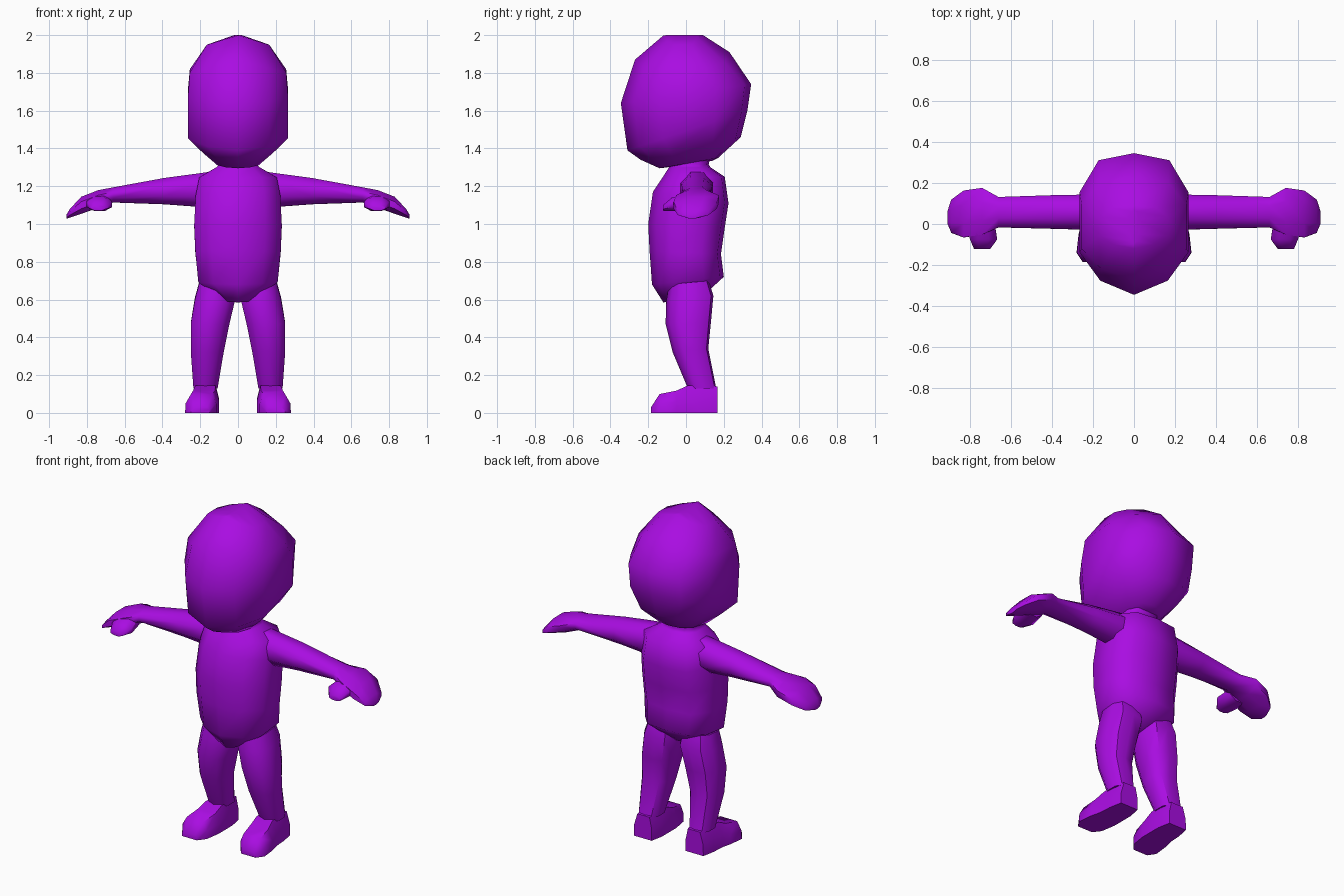
import bpy, bmesh, math

purple = bpy.data.materials.new("purple")
purple.diffuse_color = (0.40, 0.004, 0.76, 1)

# Cross-sections, in -1..1 on both axes
BODY = [(0, -1), (.62, -.8), (1, -.4), (1, .45), (.65, .9),
        (0, 1), (-.65, .9), (-1, .45), (-1, -.4), (-.62, -.8)]
OCT = [(math.cos(math.radians(a)) * 1.06, math.sin(math.radians(a)) * 1.06)
       for a in range(22, 382, 45)]
SHOE = [(-1, -1), (1, -1), (.97, 0), (.62, 1), (-.75, 1), (-1, 0)]


def mix(lo, hi, s):
    return lo + (hi - lo) * (s + 1) / 2


def level(x0, x1, yf, yb, zf, zb, sag=0):
    """Roughly horizontal ring, tilted from zf (front) to zb (back)."""
    return [(mix(x0, x1, u), mix(yf, yb, v), mix(zf, zb, v) - sag * abs(u)) for u, v in BODY]


def across_x(x, y0, y1, z0, z1):
    return [(x, mix(y0, y1, u), mix(z0, z1, v)) for u, v in OCT]


def across_y(y, x0, x1, z0, z1, profile):
    return [(mix(x0, x1, u), y, mix(z0, z1, v)) for u, v in profile]


def loft(name, rings, mirror=False, angle=60):
    bm = bmesh.new()
    loops = [[bm.verts.new(p) for p in r] for r in rings]
    n = len(loops[0])
    for a, b in zip(loops, loops[1:]):
        for i in range(n):
            j = (i + 1) % n
            bm.faces.new((a[i], a[j], b[j], b[i]))
    bm.faces.new(loops[0])
    bm.faces.new(loops[-1])
    bmesh.ops.recalc_face_normals(bm, faces=bm.faces)
    me = bpy.data.meshes.new(name)
    bm.to_mesh(me)
    bm.free()
    me.materials.append(purple)
    ob = bpy.data.objects.new(name, me)
    bpy.context.collection.objects.link(ob)
    bpy.ops.object.select_all(action='DESELECT')
    ob.select_set(True)
    bpy.context.view_layer.objects.active = ob
    bpy.ops.object.shade_smooth_by_angle(angle=math.radians(angle))
    if mirror:
        m = ob.modifiers.new("mirror", 'MIRROR')
        m.use_mirror_merge = False
    return ob


# Head: half width, front y, back y, front z, back z, side drop
loft("head", [level(-r[0], *r) for r in [
    (.02, -.10, .14, 1.30, 1.335, 0),
    (.11, -.14, .17, 1.295, 1.35, 0),
    (.185, -.24, .29, 1.34, 1.46, 0),
    (.265, -.31, .325, 1.39, 1.60, 0),
    (.265, -.345, .345, 1.64, 1.74, 0),
    (.255, -.27, .23, 1.87, 1.91, .08),
    (.165, -.12, .09, 1.998, 2.0, .05),
    (.02, -.10, .07, 2.0, 2.0, 0)]])

# Torso, ending in the neck
loft("torso", [level(-r[0], *r) for r in [
    (.07, -.12, .08, .585, .61),
    (.21, -.18, .20, .68, .72),
    (.226, -.193, .185, .86, .84),
    (.232, -.20, .205, 1.0, .98),
    (.224, -.175, .225, 1.17, 1.11),
    (.205, -.125, .205, 1.245, 1.25),
    (.115, -.09, .13, 1.30, 1.30),
    (.10, -.08, .12, 1.315, 1.315),
    (.115, -.09, .13, 1.345, 1.36)]], angle=70)

# Arm and hand: x, y range, z range
loft("arm", [across_x(*r) for r in [
    (.10, -.02, .14, 1.10, 1.285),
    (.22, -.03, .145, 1.09, 1.268),
    (.39, -.025, .142, 1.103, 1.245),
    (.66, -.018, .133, 1.113, 1.195),
    (.74, -.055, .178, 1.085, 1.18),
    (.83, -.068, .165, 1.053, 1.145),
    (.89, -.045, .12, 1.033, 1.08),
    (.908, 0, .065, 1.028, 1.05)]], mirror=True)

loft("thumb", [across_y(*r, OCT) for r in [
    (.02, .68, .82, 1.075, 1.165),
    (-.075, .665, .80, 1.068, 1.14),
    (-.122, .70, .78, 1.07, 1.10)]], mirror=True)

# Leg: x range, y range, front and back z
loft("leg", [level(*r) for r in [
    (.03, .205, -.09, .12, .68, .70),
    (.015, .228, -.105, .145, .59, .62),
    (.045, .25, -.108, .132, .47, .48),
    (.075, .25, -.07, .118, .32, .34),
    (.108, .236, .01, .16, .13, .13)]], mirror=True, angle=45)

# Foot: y, x range, z range
loft("foot", [across_y(*r, SHOE) for r in [
    (.168, .115, .235, 0, .14),
    (.09, .10, .25, 0, .147),
    (.01, .10, .255, 0, .145),
    (-.05, .10, .27, 0, .118),
    (-.14, .115, .28, 0, .10),
    (-.185, .15, .25, 0, .03)]], mirror=True, angle=50)
